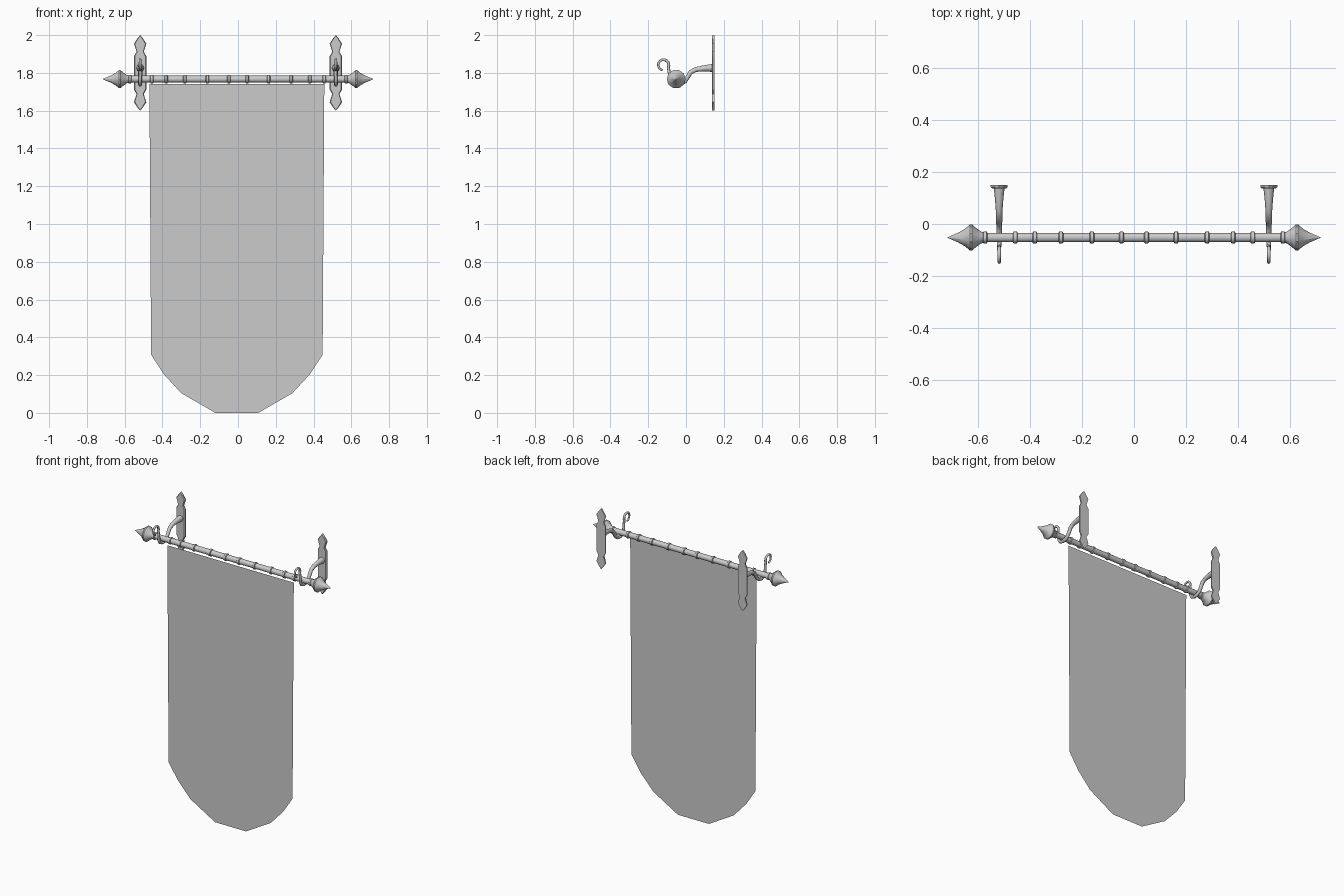
import bpy, bmesh, math
from mathutils import Vector

if "Cube" in bpy.data.objects:
    bpy.data.objects.remove(bpy.data.objects["Cube"])

ROD_Y, ROD_Z = -0.052, 1.767
BRACKET_X = 0.518


def add_object(name, bm, angle=None):
    bmesh.ops.recalc_face_normals(bm, faces=bm.faces[:])
    mesh = bpy.data.meshes.new(name)
    bm.to_mesh(mesh)
    bm.free()
    ob = bpy.data.objects.new(name, mesh)
    bpy.context.collection.objects.link(ob)
    if angle:
        bpy.ops.object.select_all(action='DESELECT')
        ob.select_set(True)
        bpy.context.view_layer.objects.active = ob
        bpy.ops.object.shade_smooth_by_angle(angle=math.radians(angle))
    return ob


def skin_rings(bm, rings):
    """Bridge equal rings of points into a capped tube."""
    rings = [[bm.verts.new(p) for p in ring] for ring in rings]
    n = len(rings[0])
    for a, b in zip(rings, rings[1:]):
        for i in range(n):
            j = (i + 1) % n
            bm.faces.new((a[i], a[j], b[j], b[i]))
    bm.faces.new(rings[0])
    bm.faces.new(rings[-1])


def lathe_x(name, profile, sides=12, angle=35):
    """Turn (x, radius) points around the rod axis."""
    bm = bmesh.new()
    turns = [2 * math.pi * i / sides for i in range(sides)]
    skin_rings(bm, [[(x, ROD_Y + r * math.cos(t), ROD_Z + r * math.sin(t))
                     for t in turns] for x, r in profile])
    return add_object(name, bm, angle)


# Rod
lathe_x("rod", [(-0.58, 0.018), (0.58, 0.018)])

for s, side in ((-1, "left"), (1, "right")):
    # Raised rings along the rod
    for i, x in enumerate((0.048, 0.162, 0.281, 0.381, 0.456, 0.572)):
        lathe_x(f"rod_ring_{side}_{i + 1}",
                [(s * x - 0.010, 0.017), (s * x - 0.006, 0.023),
                 (s * x + 0.006, 0.023), (s * x + 0.010, 0.017)])

    # Pointed finial
    lathe_x(f"finial_{side}",
            [(s * x, r) for x, r in ((0.575, 0.019), (0.588, 0.023), (0.606, 0.036),
                                     (0.622, 0.050), (0.630, 0.050), (0.650, 0.033),
                                     (0.675, 0.019), (0.716, 0.001))], 10, 30)

    # Wall plate with pointed, waisted ends
    half = [(0.033, 0.0), (0.033, 0.088), (0.019, 0.112), (0.022, 0.122),
            (0.033, 0.155), (0.015, 0.182)]
    right = [(x, -z) for x, z in half[:0:-1]] + half[1:]
    outline = [(0, -0.2)] + right + [(0, 0.2)] + [(-x, z) for x, z in right[::-1]]
    bm = bmesh.new()
    skin_rings(bm, [[(s * BRACKET_X + x * k, y, 1.8 + z * (1 if k == 1 else 0.985))
                     for x, z in outline]
                    for y, k in ((0.150, 1), (0.142, 1), (0.137, 0.85))])
    add_object(f"wall_plate_{side}", bm)

    # Tapered arm: out from the wall, under the rod, up into a curl
    path = [(0.140, 1.826, 0.021), (0.095, 1.824, 0.016), (0.052, 1.818, 0.013),
            (0.025, 1.804, 0.012), (0.010, 1.780, 0.012), (-0.004, 1.757, 0.011),
            (-0.025, 1.742, 0.011), (-0.052, 1.737, 0.010), (-0.075, 1.745, 0.009),
            (-0.087, 1.765, 0.009), (-0.088, 1.795, 0.008)]
    for i in range(14):
        t = math.radians(-25 + i * 22)
        path.append((-0.119 + 0.028 * math.cos(t), 1.842 + 0.028 * math.sin(t),
                     0.008 - 0.0002 * i))
    rings = []
    for i, (y, z, r) in enumerate(path):
        a, b = path[max(i - 1, 0)], path[min(i + 1, len(path) - 1)]
        d = Vector((b[0] - a[0], b[1] - a[1])).normalized()
        rings.append([(s * BRACKET_X + r * math.cos(t),
                       y - d.y * r * math.sin(t), z + d.x * r * math.sin(t))
                      for t in (2 * math.pi * k / 8 for k in range(8))])
    bm = bmesh.new()
    skin_rings(bm, rings)
    add_object(f"bracket_arm_{side}", bm, 50)

# Flat cloth with a faceted round bottom
edge = [(0.463, 1.74), (0.454, 0.308), (0.387, 0.205), (0.295, 0.105), (0.114, 0.0)]
bm = bmesh.new()
rows = [[bm.verts.new((-0.006 + s * x, -0.069, z)) for s in (-1, 1)] for x, z in edge]
for a, b in zip(rows, rows[1:]):
    bm.faces.new((a[0], b[0], b[1], a[1]))
add_object("banner_cloth", bm)
